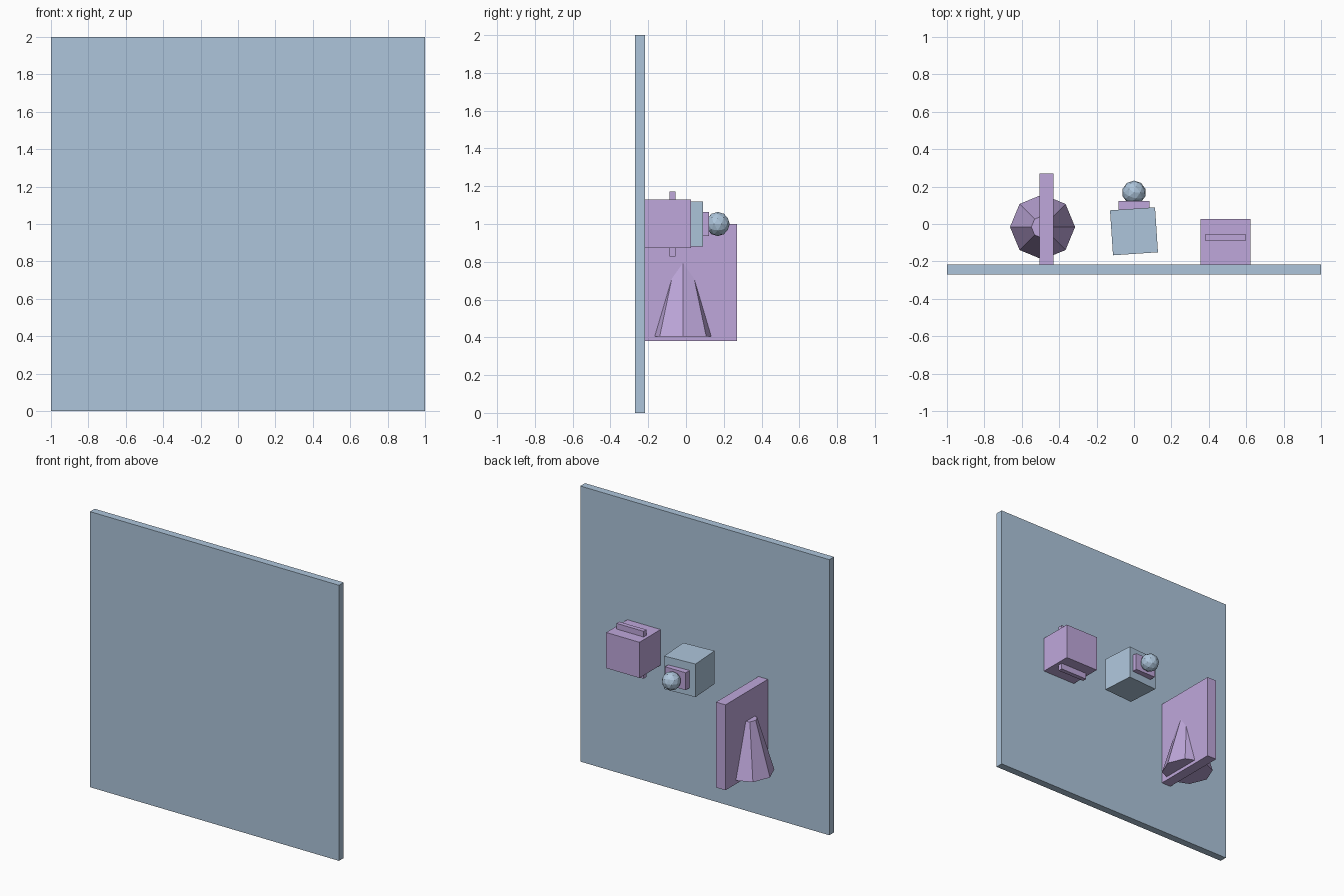
import bpy
import math

if "Cube" in bpy.data.objects:
    bpy.data.objects.remove(bpy.data.objects["Cube"])


def material(name, color):
    mat = bpy.data.materials.new(name)
    mat.diffuse_color = color
    mat.use_nodes = True
    mat.node_tree.nodes["Principled BSDF"].inputs["Base Color"].default_value = mat.diffuse_color
    return mat


blue = material("pale_blue", (0.42, 0.56, 0.71, 1))
purple = material("pale_purple", (0.52, 0.39, 0.71, 1))


def finish(name, mat):
    obj = bpy.context.object
    obj.name = name
    obj.data.materials.append(mat)
    return obj


def box(name, mat, x, y, z, turn=0):
    """Box from (min, max) ranges, optionally turned about z."""
    bpy.ops.mesh.primitive_cube_add(
        size=1, location=[sum(r) / 2 for r in (x, y, z)],
        rotation=(0, 0, math.radians(turn)))
    obj = finish(name, mat)
    obj.scale = [r[1] - r[0] for r in (x, y, z)]
    return obj


# Upright wall panel
box("wall_panel", blue, (-1, 1), (-0.27, -0.216), (0, 2))

# Block with a thin bar through it
box("side_block", purple, (0.355, 0.622), (-0.216, 0.027), (0.872, 1.131))
box("side_block_bar", purple, (0.38, 0.598), (-0.088, -0.056), (0.828, 1.172))

# Slightly turned cube with a plate and a faceted ball
box("turned_cube", blue, (-0.1205, 0.1205), (-0.1595, 0.0815), (0.88, 1.12), 3.8)
box("cube_plate", purple, (-0.083, 0.083), (0.06, 0.122), (0.937, 1.063))
bpy.ops.mesh.primitive_ico_sphere_add(subdivisions=2, radius=0.064,
                                      location=(0, 0.168, 1.0))
finish("ball", blue)

# Standing fin with an eight-sided tapered horn through it
box("fin", purple, (-0.506, -0.43), (-0.216, 0.27), (0.38, 1.0))
bpy.ops.mesh.primitive_cone_add(vertices=8, radius1=0.174, radius2=0.06,
                                depth=0.385, location=(-0.489, -0.016, 0.5975))
horn = finish("tapered_horn", purple)
# Put a corner of the octagon on the x axis
angle = math.atan2(horn.data.vertices[0].co.y, horn.data.vertices[0].co.x)
horn.rotation_euler.z = -angle
